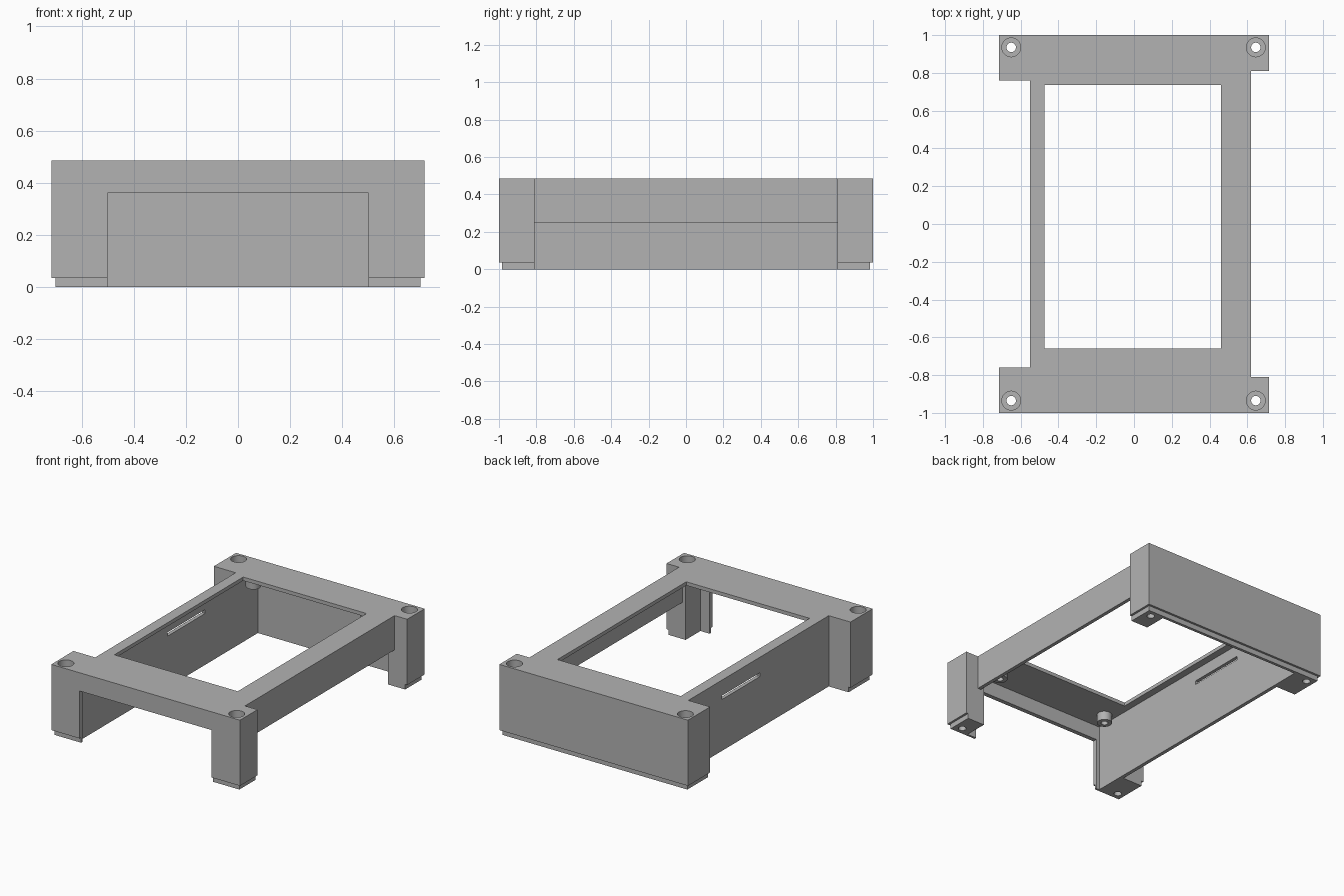
import bpy, bmesh
from mathutils import Vector, Matrix

cube = bpy.data.objects.get("Cube")
if cube:
    bpy.data.objects.remove(cube)

grey = bpy.data.materials.new("plain grey")
grey.use_nodes = True
colour = (0.45, 0.45, 0.45, 1)
grey.diffuse_color = colour
grey.node_tree.nodes["Principled BSDF"].inputs["Base Color"].default_value = colour

TOP = 0.485       # top of the case
PLATE = 0.46      # underside of the top plate
LIP = 0.035       # height of the recessed foot


def add(name, bm):
    bmesh.ops.recalc_face_normals(bm, faces=bm.faces)
    mesh = bpy.data.meshes.new(name)
    bm.to_mesh(mesh)
    bm.free()
    mesh.materials.append(grey)
    obj = bpy.data.objects.new(name, mesh)
    bpy.context.scene.collection.objects.link(obj)
    return obj


def box(name, x, y, z):
    bm = bmesh.new()
    bmesh.ops.create_cube(bm, size=1)
    spans = (x, y, z)
    for v in bm.verts:
        v.co = Vector([(s[0] + s[1]) / 2 + c * (s[1] - s[0]) for s, c in zip(spans, v.co)])
    return add(name, bm)


def cylinder(name, x, y, z, radius):
    bm = bmesh.new()
    bmesh.ops.create_cone(bm, cap_ends=True, segments=32, radius1=radius, radius2=radius,
                          depth=z[1] - z[0],
                          matrix=Matrix.Translation((x, y, (z[0] + z[1]) / 2)))
    return add(name, bm)


def cut(obj, cutters):
    for c in cutters:
        c.hide_render = True
        mod = obj.modifiers.new(c.name, 'BOOLEAN')
        mod.operation = 'DIFFERENCE'
        mod.solver = 'EXACT'
        mod.object = c
    graph = bpy.context.evaluated_depsgraph_get()
    mesh = bpy.data.meshes.new_from_object(obj.evaluated_get(graph))
    obj.modifiers.clear()
    obj.data = mesh
    for c in cutters:
        bpy.data.objects.remove(c)


def smooth(obj):
    bpy.ops.object.select_all(action='DESELECT')
    obj.select_set(True)
    bpy.context.view_layer.objects.active = obj
    bpy.ops.object.shade_smooth_by_angle()


# Case: footprint with four corner blocks, extruded to full height
outline = [(-0.715, -1), (0.715, -1), (0.715, -0.81), (0.62, -0.81), (0.62, 0.81), (0.715, 0.81),
           (0.715, 1), (-0.715, 1), (-0.715, 0.76), (-0.55, 0.76), (-0.55, -0.76), (-0.715, -0.76)]
bm = bmesh.new()
base = bm.faces.new([bm.verts.new((x, y, 0)) for x, y in outline])
side = bmesh.ops.extrude_face_region(bm, geom=[base])["geom"]
bmesh.ops.translate(bm, vec=(0, 0, TOP), verts=[v for v in side if isinstance(v, bmesh.types.BMVert)])
case = add("case", bm)

# Inner cavity, top window, front opening, open lower right side and left slot
below = (-0.1, PLATE)
cutters = [
    box("cavity", (-0.525, 0.57), (-0.97, 0.965), below),
    box("cavity_side", (0.4, 0.595), (-0.81, 0.81), below),
    box("window", (-0.475, 0.46), (-0.66, 0.735), (0.3, 0.6)),
    box("front_opening", (-0.5, 0.5), (-1.1, -0.9), (-0.1, 0.36)),
    box("right_opening", (0.5, 0.8), (-0.81, 0.81), (-0.1, 0.25)),
    box("left_slot", (-0.6, -0.5), (-0.015, 0.395), (0.352, 0.378)),
]

# Recessed lip round the bottom and counterbored screw holes in the corners
for s in (-1, 1):
    cutters.append(box("lip_x", sorted((s * 0.7, s * 0.8)), (-1.1, 1.1), (-0.1, LIP)))
    cutters.append(box("lip_y", (-0.8, 0.8), sorted((s * 0.985, s * 1.1)), (-0.1, LIP)))
    for x in (-0.65, 0.645):
        cutters.append(cylinder("screw_hole", x, s * 0.935, (-0.1, 0.6), 0.025))
        cutters.append(cylinder("counterbore", x, s * 0.935, (0.4, 0.6), 0.05))
cut(case, cutters)
smooth(case)

# Bosses hanging under the top plate
for side_name, x in (("right", 0.42), ("left", -0.45)):
    for end_name, y in (("front", -0.83), ("back", 0.81)):
        boss = cylinder(f"{end_name}_{side_name}_boss", x, y, (0.4, PLATE + 0.005), 0.048)
        cut(boss, [cylinder("boss_hole", x, y, (0.3, PLATE), 0.022)])
        smooth(boss)
